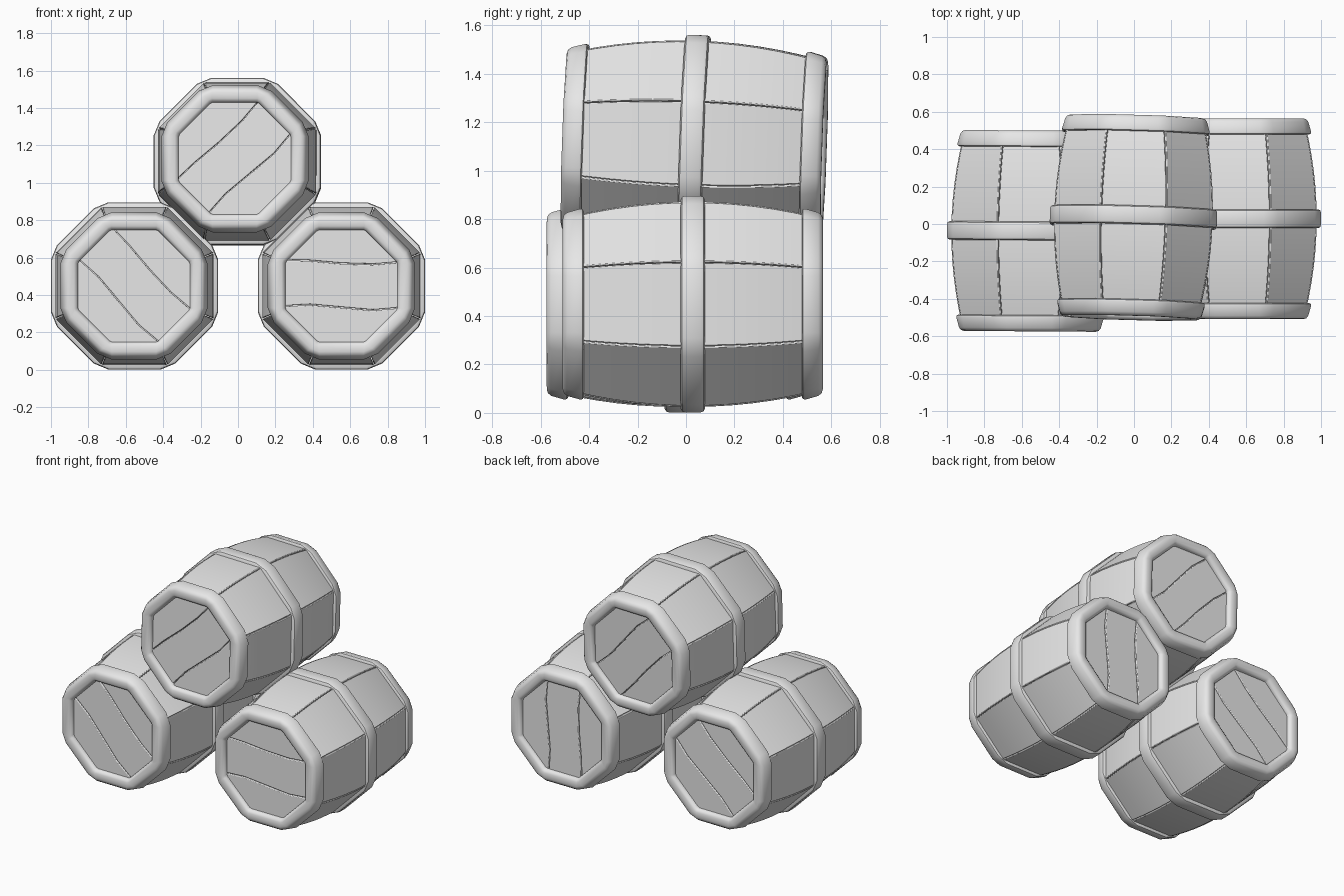
import bpy
import bmesh
import math
from mathutils import Matrix, Vector

cube = bpy.data.objects.get("Cube")
if cube:
    bpy.data.objects.remove(cube)

grey = bpy.data.materials.new("plain_grey")
grey.use_nodes = True
grey.diffuse_color = (0.8, 0.8, 0.8, 1)
grey.node_tree.nodes["Principled BSDF"].inputs["Base Color"].default_value = (0.8, 0.8, 0.8, 1)

SIDES = 8
STEP = math.tau / SIDES
TAN = math.tan(STEP / 2)
HALF = 0.537


def finish(bm, name, place, bevel=0.0):
    """Turn a bmesh into a placed, smooth shaded object."""
    bmesh.ops.recalc_face_normals(bm, faces=bm.faces)
    mesh = bpy.data.meshes.new(name)
    bm.to_mesh(mesh)
    bm.free()
    mesh.materials.append(grey)
    obj = bpy.data.objects.new(name, mesh)
    bpy.context.collection.objects.link(obj)
    obj.matrix_world = place
    if bevel:
        mod = obj.modifiers.new("soft_edges", 'BEVEL')
        mod.width = bevel
        mod.segments = 2
        mod.limit_method = 'ANGLE'
        mod.angle_limit = math.radians(40)
    bpy.ops.object.select_all(action='DESELECT')
    obj.select_set(True)
    bpy.context.view_layer.objects.active = obj
    bpy.ops.object.shade_smooth_by_angle(angle=math.radians(35))
    return obj


def octagon_loop(bm, r, y):
    """Octagon of apothem r with clipped corners, across the y axis."""
    clip = min(0.045, max(0.008, (r - 0.3) * 0.5))
    verts = []
    for k in range(SIDES):
        a = k * STEP
        out = Vector((math.cos(a), 0, math.sin(a)))
        side = Vector((-math.sin(a), 0, math.cos(a)))
        for s in (-1, 1):
            verts.append(bm.verts.new(out * r + side * s * (r * TAN - clip) + Vector((0, y, 0))))
    return verts


def hoop(name, place, profile):
    """Closed (radius, y) profile swept round the octagon."""
    bm = bmesh.new()
    loops = [octagon_loop(bm, r, y) for r, y in profile]
    for a, b in zip(loops, loops[1:] + loops[:1]):
        for i in range(len(a)):
            j = (i + 1) % len(a)
            bm.faces.new((a[i], a[j], b[j], b[i]))
    finish(bm, name, place)


def staves(name, place):
    """Eight bowed boards with a narrow gap at each corner."""
    bm = bmesh.new()
    rows = 13
    for k in range(SIDES):
        turn = Matrix.Rotation(k * STEP, 3, 'Y')
        sections = []
        for i in range(rows):
            y = -0.5 + i / (rows - 1)
            outer = 0.424 - 0.24 * y * y
            ring = []
            for r, s in ((outer, -1), (outer, 1), (outer - 0.05, 1), (outer - 0.05, -1)):
                ring.append(bm.verts.new(turn @ Vector((s * (r * TAN - 0.002), y, r))))
            sections.append(ring)
        for a, b in zip(sections, sections[1:]):
            for i in range(4):
                j = (i + 1) % 4
                bm.faces.new((a[i], a[j], b[j], b[i]))
        bm.faces.new(sections[0])
        bm.faces.new(sections[-1])
    finish(bm, name, place, 0.006)


UPPER = (0.14, 0.135, 0.12, 0.115, 0.13)
LOWER = (-0.11, -0.10, -0.115, -0.13, -0.115)


def head(name, place, y, angle):
    """Three planks with wavy seams filling one end."""
    bm = bmesh.new()
    r, gap, inward = 0.335, 0.002, -math.copysign(0.04, y)
    c = r * TAN
    us = [-r + i * r / 2 for i in range(5)]

    def seam(vs, shift):
        return [(u, v + shift) for u, v in zip(us, vs)]

    planks = (
        seam(UPPER, gap) + [(c, r), (-c, r)],
        seam(LOWER, gap) + seam(UPPER, -gap)[::-1],
        seam(LOWER, -gap) + [(c, -r), (-c, -r)],
    )
    turn = Matrix.Rotation(-angle, 3, 'Y')
    for outline in planks:
        front = [bm.verts.new(turn @ Vector((u, y, v))) for u, v in outline]
        back = [bm.verts.new(v.co + Vector((0, inward, 0))) for v in front]
        bm.faces.new(front)
        bm.faces.new(back)
        for i in range(len(front)):
            j = (i + 1) % len(front)
            bm.faces.new((front[i], front[j], back[j], back[i]))
    finish(bm, name, place, 0.005)


# Profiles: flat middle band, and end rim with a rounded lip
BAND = ((0.39, -0.05), (0.432, -0.05), (0.443, -0.044), (0.447, -0.033),
        (0.447, 0.033), (0.443, 0.044), (0.432, 0.05), (0.39, 0.05))
RIM = ((0.30, 0.46), (0.30, 0.515), (0.306, 0.528), (0.32, HALF), (0.352, HALF),
       (0.368, 0.532), (0.379, 0.518), (0.394, 0.465), (0.392, 0.455), (0.383, 0.45), (0.34, 0.45))


def barrel(label, location, roll, tilt=0.0, yaw=0.0):
    place = (Matrix.Translation(location) @ Matrix.Rotation(math.radians(yaw), 4, 'Z')
             @ Matrix.Rotation(math.radians(tilt), 4, 'X'))
    staves(label + "_staves", place)
    hoop(label + "_middle_hoop", place, BAND)
    for side, s, extra in (("front", -1, 0), ("back", 1, 90)):
        hoop(f"{label}_{side}_rim", place, [(r, s * y) for r, y in RIM])
        head(f"{label}_{side}_head", place, s * (HALF - 0.03), math.radians(roll + extra))


# Two barrels side by side with a third resting on top
barrel("right_barrel", (-0.553, -0.037, 0.449), -45, yaw=-0.4)
barrel("left_barrel", (0.553, 0.028, 0.449), 0)
barrel("top_barrel", (-0.003, 0.035, 1.113), 45, tilt=-2, yaw=-1.6)
